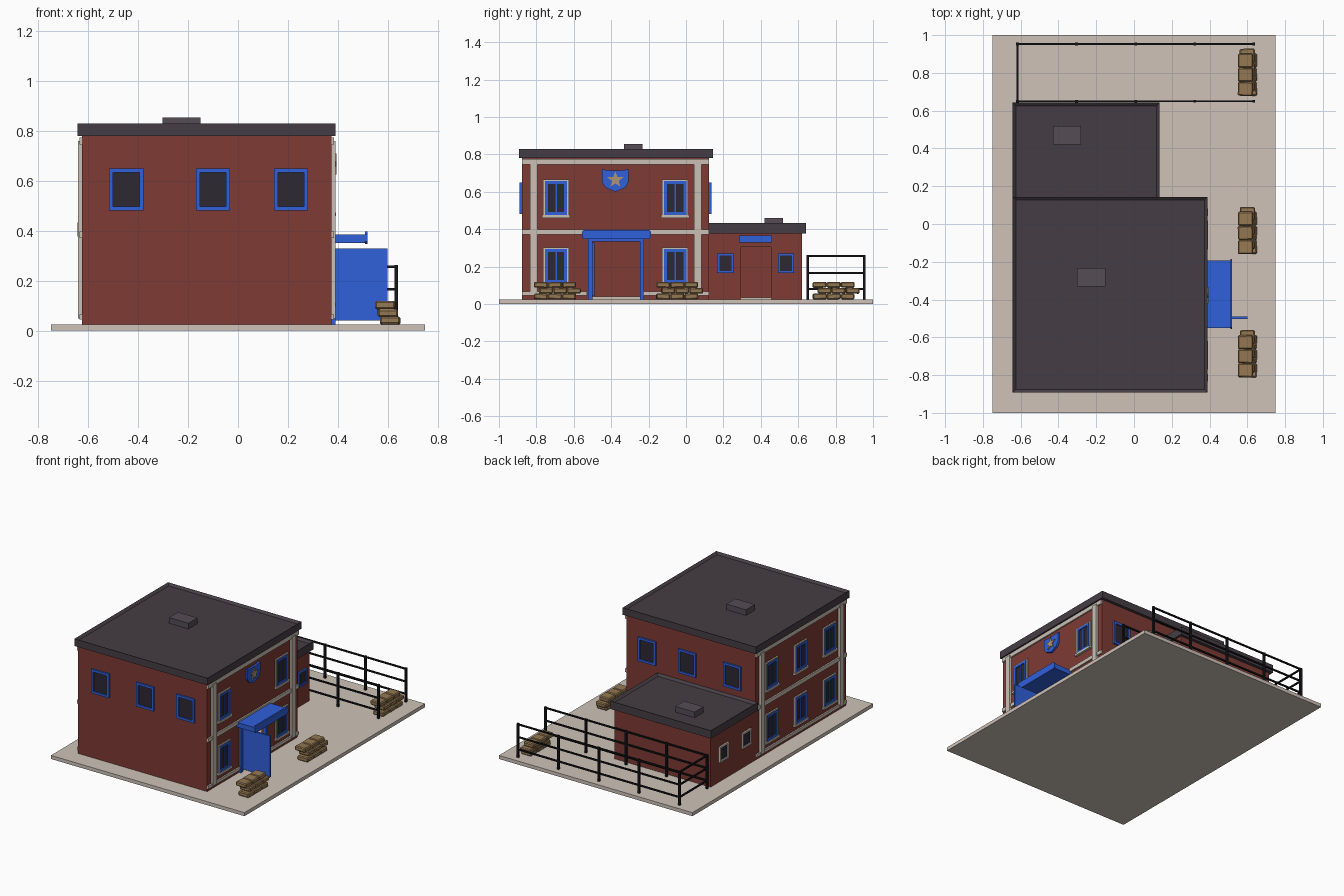
import bpy, bmesh, math, random
from mathutils import Matrix, Vector

if "Cube" in bpy.data.objects:
    bpy.data.objects.remove(bpy.data.objects["Cube"])

random.seed(4)


def material(name, r, g, b):
    m = bpy.data.materials.new(name)
    m.diffuse_color = (r, g, b, 1)
    m.use_nodes = True
    m.node_tree.nodes["Principled BSDF"].inputs["Base Color"].default_value = m.diffuse_color
    return m


BRICK = material("brick_red", .21, .043, .034)
ROOF = material("roof_slate", .06, .047, .058)
VENT = material("vent_grey", .09, .075, .09)
BLUE = material("blue_paint", .03, .115, .7)
GLASS = material("dark_glass", .025, .022, .032)
CREAM = material("cream_trim", .6, .53, .46)
PAVE = material("paving", .62, .54, .48)
BAG = material("sack_cloth", .3, .19, .085)
GOLD = material("tan_star", .42, .3, .17)
IRON = material("black_iron", .008, .008, .01)


def finish(name, bm, mat):
    me = bpy.data.meshes.new(name)
    bmesh.ops.recalc_face_normals(bm, faces=bm.faces)
    bm.to_mesh(me)
    bm.free()
    ob = bpy.data.objects.new(name, me)
    me.materials.append(mat)
    bpy.context.collection.objects.link(ob)
    return ob


def boxes(name, mat, items):
    """One object from boxes given as (x0, x1, y0, y1, z0, z1)."""
    bm = bmesh.new()
    for x0, x1, y0, y1, z0, z1 in items:
        m = Matrix.Translation(((x0 + x1) / 2, (y0 + y1) / 2, (z0 + z1) / 2))
        bmesh.ops.create_cube(bm, size=1, matrix=m @ Matrix.Diagonal(
            (abs(x1 - x0), abs(y1 - y0), abs(z1 - z0), 1)))
    return finish(name, bm, mat)


def plate(name, mat, pts, x0, x1):
    """Extrude a (y, z) outline along x."""
    bm = bmesh.new()
    f = bm.faces.new([bm.verts.new((x0, y, z)) for y, z in pts])
    r = bmesh.ops.extrude_face_region(bm, geom=[f])
    bmesh.ops.translate(bm, vec=(x1 - x0, 0, 0),
                        verts=[v for v in r["geom"] if isinstance(v, bmesh.types.BMVert)])
    return finish(name, bm, mat)


def on_wall(face, u0, u1, d0, d1, z0, z1):
    """Box at distance d out of a wall plane, u along the wall."""
    axis, pos, s = face
    a, b = sorted((pos + s * d0, pos + s * d1))
    return (a, b, u0, u1, z0, z1) if axis == "x" else (u0, u1, a, b, z0, z1)


def ring(face, u, z, w, h, t, d):
    w, h = w / 2, h / 2
    return [on_wall(face, u - w, u - w + t, 0, d, z - h, z + h),
            on_wall(face, u + w - t, u + w, 0, d, z - h, z + h),
            on_wall(face, u - w + t, u + w - t, 0, d, z + h - t, z + h),
            on_wall(face, u - w + t, u + w - t, 0, d, z - h, z - h + t)]


def window(name, face, u, z, w, h, t=.016, trim=False, mat=BLUE):
    boxes(name + "_glass", GLASS, [on_wall(face, u - w/2 + t, u + w/2 - t, 0, .004, z - h/2 + t, z + h/2 - t)])
    parts = ring(face, u, z, w, h, t, .012)
    if trim:
        parts.append(on_wall(face, u - .004, u + .004, 0, .009, z - h/2 + t, z + h/2 - t))
        boxes(name + "_surround", CREAM, ring(face, u, z, w + .02, h + .016, .012, .009)
              + [on_wall(face, u - w/2 - .016, u + w/2 + .016, 0, .017, z - h/2 - .014, z - h/2)])
    boxes(name + "_frame", mat, parts)


def building(name, x0, x1, y0, y1, z1, d0, d1, dz, t=.02):
    """Hollow brick walls with a doorway in the +x wall."""
    z0 = .025
    boxes(name + "_walls", BRICK, [
        (x0, x0 + t, y0, y1, z0, z1), (x0 + t, x1 - t, y0, y0 + t, z0, z1),
        (x0 + t, x1 - t, y1 - t, y1, z0, z1), (x1 - t, x1, y0, d0, z0, z1),
        (x1 - t, x1, d1, y1, z0, z1), (x1 - t, x1, d0, d1, dz, z1)])


def roof(name, x0, x1, y0, y1, z0, z1, t=.018):
    bm = bmesh.new()
    m = Matrix.Translation(((x0 + x1)/2, (y0 + y1)/2, (z0 + z1)/2))
    bmesh.ops.create_cube(bm, size=1, matrix=m @ Matrix.Diagonal((x1 - x0, y1 - y0, z1 - z0, 1)))
    bm.normal_update()
    top = [f for f in bm.faces if f.normal.z > .9]
    bmesh.ops.inset_region(bm, faces=top, thickness=t, use_even_offset=True)
    bmesh.ops.translate(bm, vec=(0, 0, -.014), verts=top[0].verts[:])
    return finish(name, bm, ROOF)


# Ground slab
boxes("ground_slab", PAVE, [(-.75, .75, -1, 1, 0, .025)])

# Main block and annex
building("main", -.625, .375, -.877, .123, .785, -.5, -.245, .34)
building("annex", -.625, .122, .123, .62, .385, .294, .454, .305)
roof("main_roof", -.643, .39, -.893, .144, .78, .83)
roof("annex_roof", -.643, .136, .1235, .642, .378, .434)
boxes("main_roof_vent", VENT, [(-.302, -.151, -.332, -.233, .81, .856)])
boxes("annex_roof_vent", VENT, [(-.43, -.28, .42, .518, .415, .46)])
boxes("door_sills", CREAM, [(.35, .378, -.5, -.245, .025, .04), (.1, .125, .294, .454, .025, .034)])

# Wall planes
RIGHT, LEFT = ("x", .375, 1), ("x", -.625, -1)
FRONT, BACK = ("y", -.877, -1), ("y", .123, 1)
ANNEX_R = ("x", .122, 1)

# Cream pilasters and horizontal bands on both long sides
for side, f in (("right", RIGHT), ("left", LEFT)):
    boxes(side + "_pilasters", CREAM, [on_wall(f, a, a + .04, 0, .016, .05, .76)
                                       for a in (-.833, .042)])
    bands = []
    for z0, z1 in ((.746, .775), (.372, .398), (.045, .066)):
        gap = side == "right" and z0 < .1
        spans = [(-.877, -.53), (-.225, .123)] if gap else [(-.877, .123)]
        bands += [on_wall(f, a, b, 0, .01, z0, z1) for a, b in spans]
    boxes(side + "_bands", CREAM, bands)

# Windows
for z, row in ((.566, "upper"), (.203, "lower")):
    for i, y in enumerate((-.695, -.058)):
        window(f"right_{row}_window_{i}", RIGHT, y, z, .12, .182, trim=True)
    for i, y in enumerate((-.69, -.37, -.05)):
        window(f"left_{row}_window_{i}", LEFT, y, z, .12, .182, trim=True)
for i, x in enumerate((-.448, -.1, .212)):
    window(f"front_window_{i}", FRONT, x, .566, .137, .168)
    window(f"back_window_{i}", BACK, x, .566, .137, .168)
for i, y in enumerate((.21, .535)):
    window(f"annex_right_window_{i}", ANNEX_R, y, .218, .086, .104, .011)
for i, y in enumerate((.23, .48)):
    window(f"annex_left_window_{i}", LEFT, y, .218, .1, .11, .012, mat=CREAM)

# Entrance: frame, open door leaf, canopy with sign board
boxes("entrance_frame", BLUE, [(.365, .39, -.525, -.5, .025, .35),
                               (.365, .39, -.245, -.225, .025, .35),
                               (.365, .39, -.5, -.245, .335, .35)])
boxes("open_door_leaf", BLUE, [(.385, .6, -.502, -.49, .042, .33)])
boxes("entrance_canopy", BLUE, [(.375, .512, -.55, -.192, .352, .386)])
plate("canopy_sign_board", BLUE, [(-.545, .348), (-.197, .348), (-.186, .358), (-.186, .386),
      (-.197, .397), (-.545, .397), (-.556, .386), (-.556, .358)], .51, .52)
boxes("annex_sign_board", BLUE, [(.122, .134, .283, .46, .33, .367)])

# Shield badge with star
half = [(.028, .715), (.072, .72), (.07, .65), (.052, .622), (0, .6)]
plate("shield_badge", BLUE, [(-.378 + y, z) for y, z in half]
      + [(-.378 - y, z) for y, z in half[-2::-1]], .375, .389)
star = []
for i in range(10):
    a, r = math.pi / 2 + i * math.pi / 5, (.046, .019)[i % 2]
    star.append((-.378 + r * math.cos(a), .664 + r * math.sin(a)))
plate("badge_star", GOLD, star, .388, .395)

# Three-sided yard fence
xs = [-.617 + i * .3128 for i in range(5)]
boxes("fence_posts", IRON, [(x - .007, x + .007, y - .007, y + .007, .02, .263)
                            for x in xs for y in (.65, .953)])
rails = []
for z in (.256, .167, .08):
    for y in (.65, .953):
        rails.append((-.617, xs[-1], y - .005, y + .005, z - .005, z + .005))
    rails.append((-.622, -.612, .65, .953, z - .005, z + .005))
boxes("fence_rails", IRON, rails)

# Sandbag piles: three staggered courses of three bags
for n, yc in enumerate((-.7, -.047, .79)):
    bm = bmesh.new()
    for row, (dx, dy) in enumerate(((.61, 0), (.6, .026), (.59, 0))):
        for k in (-1, 0, 1):
            m = (Matrix.Translation((dx, yc + dy + k * .075, .0405 + row * .031))
                 @ Matrix.Rotation(random.uniform(-.04, .04), 4, "Z")
                 @ Matrix.Rotation(random.uniform(-.04, .04), 4, "X"))
            bmesh.ops.create_cube(bm, size=1, matrix=m @ Matrix.Diagonal((.08, .074, .031, 1)))
    ob = finish(f"sandbag_pile_{n}", bm, BAG)
    bev = ob.modifiers.new("soft_edges", "BEVEL")
    bev.width, bev.segments = .006, 1
